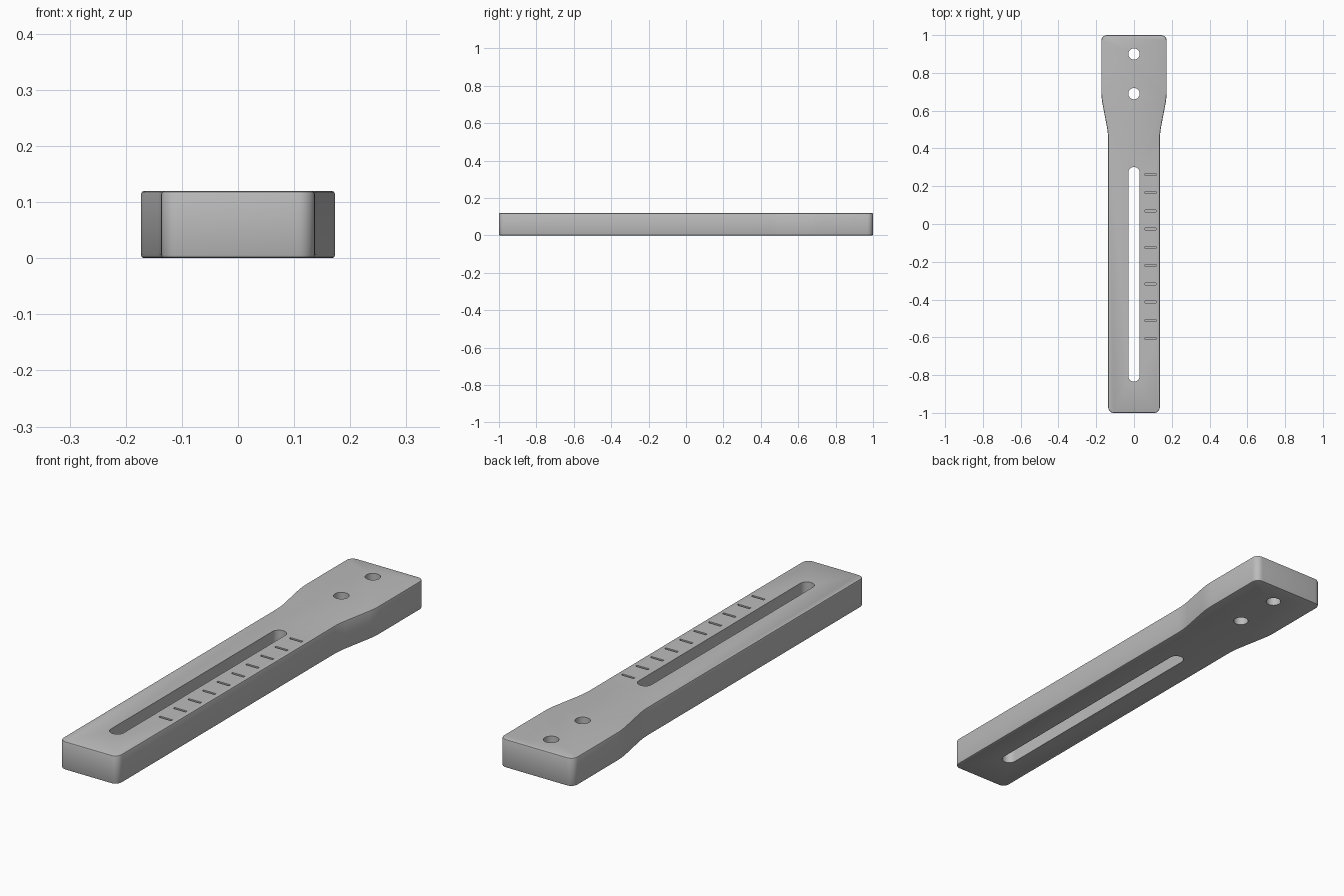
import bpy
import bmesh
from math import radians, pi, cos, sin

cube = bpy.data.objects.get("Cube")
if cube:
    bpy.data.objects.remove(cube, do_unlink=True)

HEIGHT = 0.12

gray = bpy.data.materials.new("plain_gray")
gray.use_nodes = True
COLOR = (0.5, 0.5, 0.5, 1)
gray.diffuse_color = COLOR
gray.node_tree.nodes["Principled BSDF"].inputs["Base Color"].default_value = COLOR


def prism(name, outline, z0, z1):
    """Extrude a closed counter-clockwise outline from z0 to z1."""
    bm = bmesh.new()
    face = bm.faces.new([bm.verts.new((x, y, z0)) for x, y in outline])
    top = bmesh.ops.extrude_face_region(bm, geom=[face])
    verts = [g for g in top["geom"] if isinstance(g, bmesh.types.BMVert)]
    bmesh.ops.translate(bm, verts=verts, vec=(0, 0, z1 - z0))
    bmesh.ops.recalc_face_normals(bm, faces=bm.faces)
    mesh = bpy.data.meshes.new(name)
    bm.to_mesh(mesh)
    bm.free()
    mesh.materials.append(gray)
    obj = bpy.data.objects.new(name, mesh)
    bpy.context.collection.objects.link(obj)
    return obj


def stadium(y0, y1, r, steps=16):
    """Slot outline along y; y0 == y1 gives a circle."""
    pts = [(r * cos(pi * i / steps), y1 + r * sin(pi * i / steps)) for i in range(steps + 1)]
    pts += [(-r * cos(pi * i / steps), y0 - r * sin(pi * i / steps)) for i in range(steps + 1)]
    return pts if y1 > y0 else pts[:steps] + pts[steps + 1:-1]


def bevel_edges(obj, test, width, segments):
    bm = bmesh.new()
    bm.from_mesh(obj.data)
    edges = [e for e in bm.edges if test(e.verts[0].co, e.verts[1].co)]
    bmesh.ops.bevel(bm, geom=edges, offset=width, segments=segments,
                    profile=0.5, affect='EDGES', clamp_overlap=True)
    bm.to_mesh(obj.data)
    bm.free()


# Arm body: narrow bar flaring into a wider head
side = [(0.137, -1), (0.137, 0.48), (0.173, 0.67), (0.173, 1)]
body = prism("slotted_arm", side + [(-x, y) for x, y in reversed(side)], 0, HEIGHT)
bevel_edges(body, lambda a, b: abs(a.z - b.z) > 0.05, 0.03, 6)
bevel_edges(body, lambda a, b: abs(a.z - b.z) < 0.001, 0.006, 2)

# Cutters: long slot, two bolt holes, row of scale grooves
cutters = [prism("slot_cutter", stadium(-0.805, 0.272, 0.03), -0.1, 0.3)]
for y in (0.69, 0.9):
    cutters.append(prism("bolt_hole_cutter", stadium(y, y, 0.03), -0.1, 0.3))
for i in range(10):
    y = -0.607 + i * 0.0966
    x0, x1, w = 0.058, 0.116, 0.005
    cutters.append(prism("scale_groove_cutter",
                         [(x0, y - w), (x1, y - w), (x1, y + w), (x0, y + w)],
                         HEIGHT - 0.01, 0.3))

bpy.context.view_layer.objects.active = body
for cutter in cutters:
    cutter.hide_render = True
    mod = body.modifiers.new("cut", 'BOOLEAN')
    mod.operation = 'DIFFERENCE'
    mod.solver = 'EXACT'
    mod.object = cutter
    bpy.ops.object.modifier_apply(modifier=mod.name)
    bpy.data.objects.remove(cutter, do_unlink=True)

# Smooth rounded corners, crisp cut edges
bpy.ops.object.select_all(action='DESELECT')
body.select_set(True)
bpy.ops.object.shade_smooth_by_angle(angle=radians(30))
